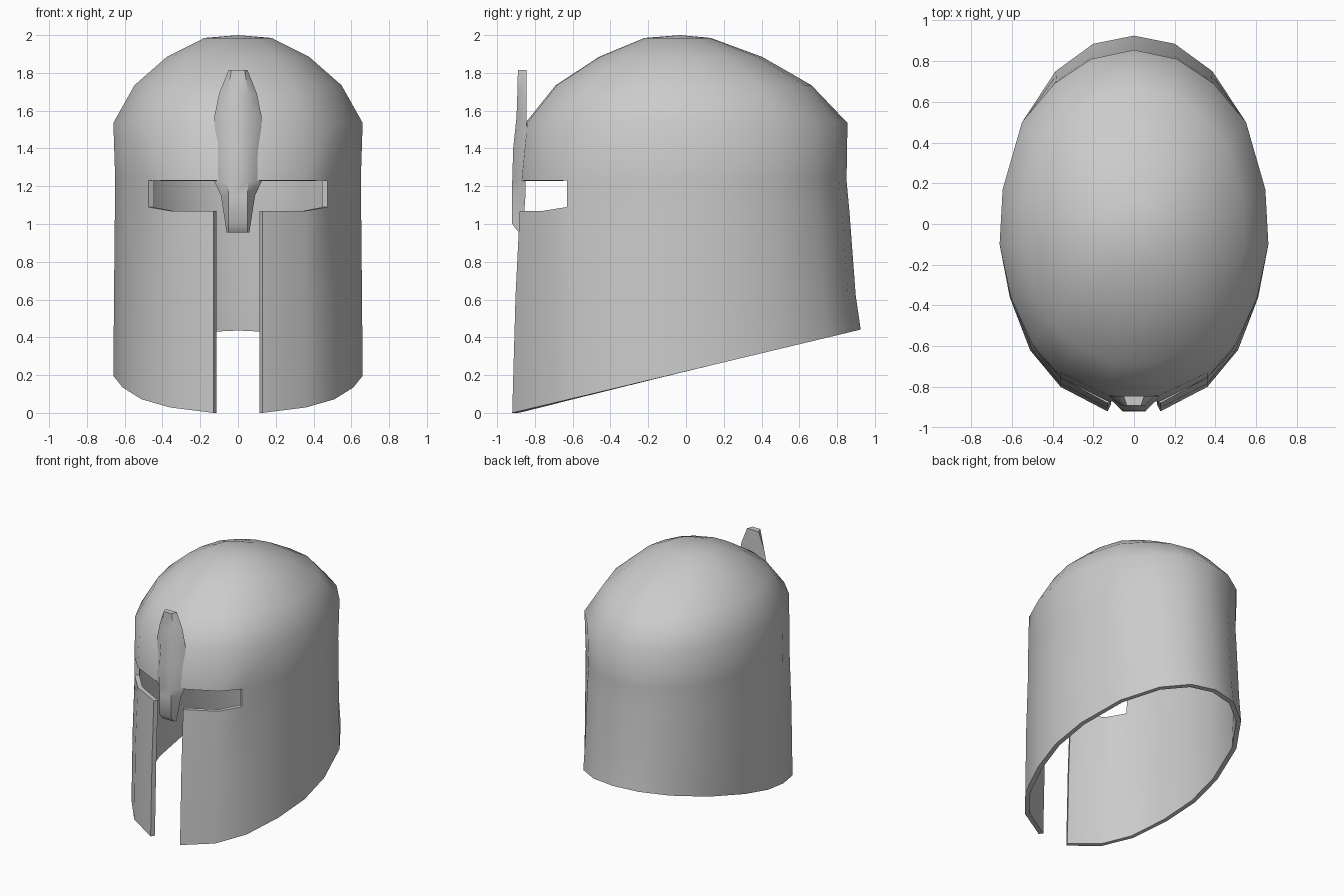
import bpy, bmesh
from math import radians

if "Cube" in bpy.data.objects:
    bpy.data.objects.remove(bpy.data.objects["Cube"])


def make_object(name, bm):
    mesh = bpy.data.meshes.new(name)
    bm.to_mesh(mesh)
    bm.free()
    ob = bpy.data.objects.new(name, mesh)
    bpy.context.collection.objects.link(ob)
    return ob


def finish(ob, angle):
    bpy.ops.object.select_all(action='DESELECT')
    bpy.context.view_layer.objects.active = ob
    ob.select_set(True)
    bpy.ops.object.convert(target='MESH')
    bpy.ops.object.shade_smooth_by_angle(angle=radians(angle))


# Half outlines from back centre round to front centre
bottom = [(0, .925), (.2, .885), (.385, .75), (.55, .5), (.645, .17), (.66, -.1),
          (.61, -.36), (.51, -.62), (.36, -.80), (.13, -.92), (0, -.93)]
eyes = [(0, .85), (.2, .81), (.38, .69), (.545, .49), (.635, .17), (.65, -.1),
        (.60, -.36), (.475, -.63), (.36, -.755), (.13, -.87), (0, -.88)]
brow = [(0, .855), (.21, .81), (.39, .69), (.55, .5), (.645, .17), (.66, -.1),
        (.605, -.36), (.5, -.59), (.36, -.73), (.13, -.84), (0, -.85)]


def blend(a, b, t):
    return [(p[0] + (q[0] - p[0]) * t, p[1] + (q[1] - p[1]) * t) for p, q in zip(a, b)]


# Rows of the shell: slanted hem, cheeks, eye slot, brow, dome
rows = [[(x, y, .22 + .239 * y) for x, y in bottom]]
rows.append([(x, y, .62) for x, y in blend(bottom, eyes, .35)])
rows.append([(x, y, 1.09 if i == 7 else 1.07) for i, (x, y) in enumerate(blend(bottom, eyes, .8))])
for i in (7, 8):
    rows[2][i] = (*eyes[i], rows[2][i][2])
rows.append([(x, y, 1.23) for x, y in eyes])
rows.append([(x, y, 1.535) for x, y in brow])
for z, sx, sy, cy in ((1.735, .83, .794, -.015), (1.885, .57, .506, -.03), (1.985, .27, .206, -.045)):
    rows.append([(x * sx, y * sy + cy, z) for x, y in brow])

# Helmet shell, mirrored and thickened
bm = bmesh.new()
grid = [[bm.verts.new(p) for p in row] for row in rows]
apex = bm.verts.new((0, -.03, 2))
for r in range(len(rows) - 1):
    for c in range(10):
        in_slit = r < 2 and c == 9
        in_slot = r == 2 and c >= 7
        if not (in_slit or in_slot):
            bm.faces.new((grid[r + 1][c], grid[r + 1][c + 1], grid[r][c + 1], grid[r][c]))
for c in range(10):
    bm.faces.new((apex, grid[-1][c + 1], grid[-1][c]))
bmesh.ops.delete(bm, geom=[v for v in bm.verts if not v.link_faces], context='VERTS')
shell = make_object("helmet_shell", bm)
mirror = shell.modifiers.new("mirror", 'MIRROR')
mirror.use_clip = True
solid = shell.modifiers.new("thickness", 'SOLIDIFY')
solid.thickness = .035
solid.offset = -1
finish(shell, 45)

# Nose guard running up the brow: z, back half width, front half width, back y, front y
sections = [(.955, .06, .05, -.865, -.885), (1.0, .067, .05, -.86, -.92),
            (1.15, .09, .05, -.85, -.92), (1.225, .125, .055, -.85, -.92),
            (1.4, .12, .055, -.84, -.915), (1.57, .125, .055, -.845, -.897),
            (1.69, .1, .055, -.845, -.893), (1.815, .05, .035, -.845, -.89)]
bm = bmesh.new()
rings = [[bm.verts.new(p) for p in ((-wb, yb, z), (-wf, yf, z), (wf, yf, z), (wb, yb, z))]
         for z, wb, wf, yb, yf in sections]
for a, b in zip(rings, rings[1:]):
    for i in range(4):
        j = (i + 1) % 4
        bm.faces.new((a[i], a[j], b[j], b[i]))
bm.faces.new(rings[0][::-1])
bm.faces.new(rings[-1])
bmesh.ops.recalc_face_normals(bm, faces=bm.faces[:])
finish(make_object("nose_guard", bm), 50)
